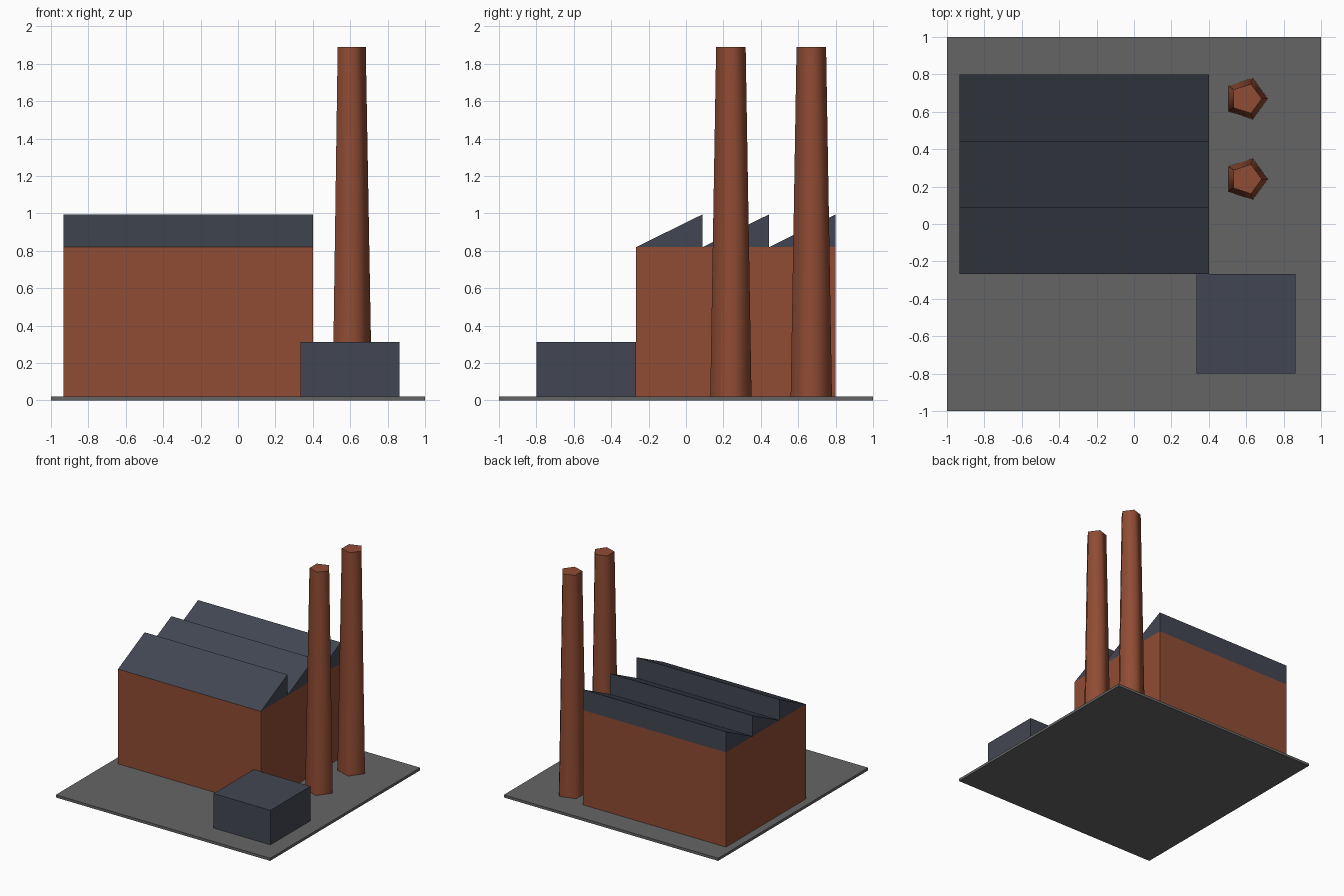
import bpy
import bmesh
import math

cube = bpy.data.objects.get("Cube")
if cube:
    bpy.data.objects.remove(cube, do_unlink=True)


def material(name, rgb):
    mat = bpy.data.materials.new(name)
    mat.use_nodes = True
    colour = (*rgb, 1.0)
    mat.diffuse_color = colour
    mat.node_tree.nodes["Principled BSDF"].inputs["Base Color"].default_value = colour
    return mat


brick = material("brick red", (0.28, 0.072, 0.034))
slate = material("slate grey", (0.055, 0.062, 0.085))
concrete = material("concrete grey", (0.13, 0.13, 0.13))


def extrude_profile(name, profile, x0, x1, mat):
    """Prism along x from a closed (y, z) outline."""
    bm = bmesh.new()
    face = bm.faces.new([bm.verts.new((x0, y, z)) for y, z in profile])
    side = bmesh.ops.extrude_face_region(bm, geom=[face])["geom"]
    moved = [v for v in side if isinstance(v, bmesh.types.BMVert)]
    bmesh.ops.translate(bm, verts=moved, vec=(x1 - x0, 0, 0))
    bmesh.ops.recalc_face_normals(bm, faces=bm.faces)
    mesh = bpy.data.meshes.new(name)
    bm.to_mesh(mesh)
    bm.free()
    mesh.materials.append(mat)
    obj = bpy.data.objects.new(name, mesh)
    bpy.context.collection.objects.link(obj)
    return obj


def box(name, x0, x1, y0, y1, z0, z1, mat):
    return extrude_profile(name, [(y0, z0), (y1, z0), (y1, z1), (y0, z1)], x0, x1, mat)


GROUND, EAVE, RIDGE = 0.022, 0.82, 0.995
LEFT, RIGHT, FRONT, BACK = -0.933, 0.4, -0.267, 0.8

# Ground slab, main hall and the low annex in front
box("ground_slab", -1, 1, -1, 1, 0, GROUND, concrete)
box("main_hall", LEFT, RIGHT, FRONT, BACK, GROUND, EAVE, brick)
box("annex", 0.333, 0.863, -0.8, FRONT, GROUND, 0.313, slate)

# Sawtooth roof: each tooth slopes up to a vertical back
TEETH = 3
depth = (BACK - FRONT) / TEETH
for i in range(TEETH):
    y0 = FRONT + i * depth
    y1 = y0 + depth
    extrude_profile(f"roof_tooth_{i + 1}", [(y0, EAVE), (y1, EAVE), (y1, RIDGE)],
                    LEFT, RIGHT, slate)

# Five-sided tapering chimneys with softened sides
TOP = 1.89
for name, y in (("front_chimney", 0.24), ("back_chimney", 0.67)):
    bpy.ops.mesh.primitive_cone_add(vertices=5, radius1=0.116, radius2=0.083,
                                    depth=TOP - GROUND,
                                    location=(0.6, y, (TOP + GROUND) / 2))
    chimney = bpy.context.object
    chimney.name = name
    # Turn the first corner towards +x
    corner = chimney.data.vertices[0].co
    chimney.rotation_euler.z = -math.atan2(corner.y, corner.x)
    chimney.data.materials.append(brick)
    bpy.ops.object.shade_smooth_by_angle(angle=math.radians(80))
